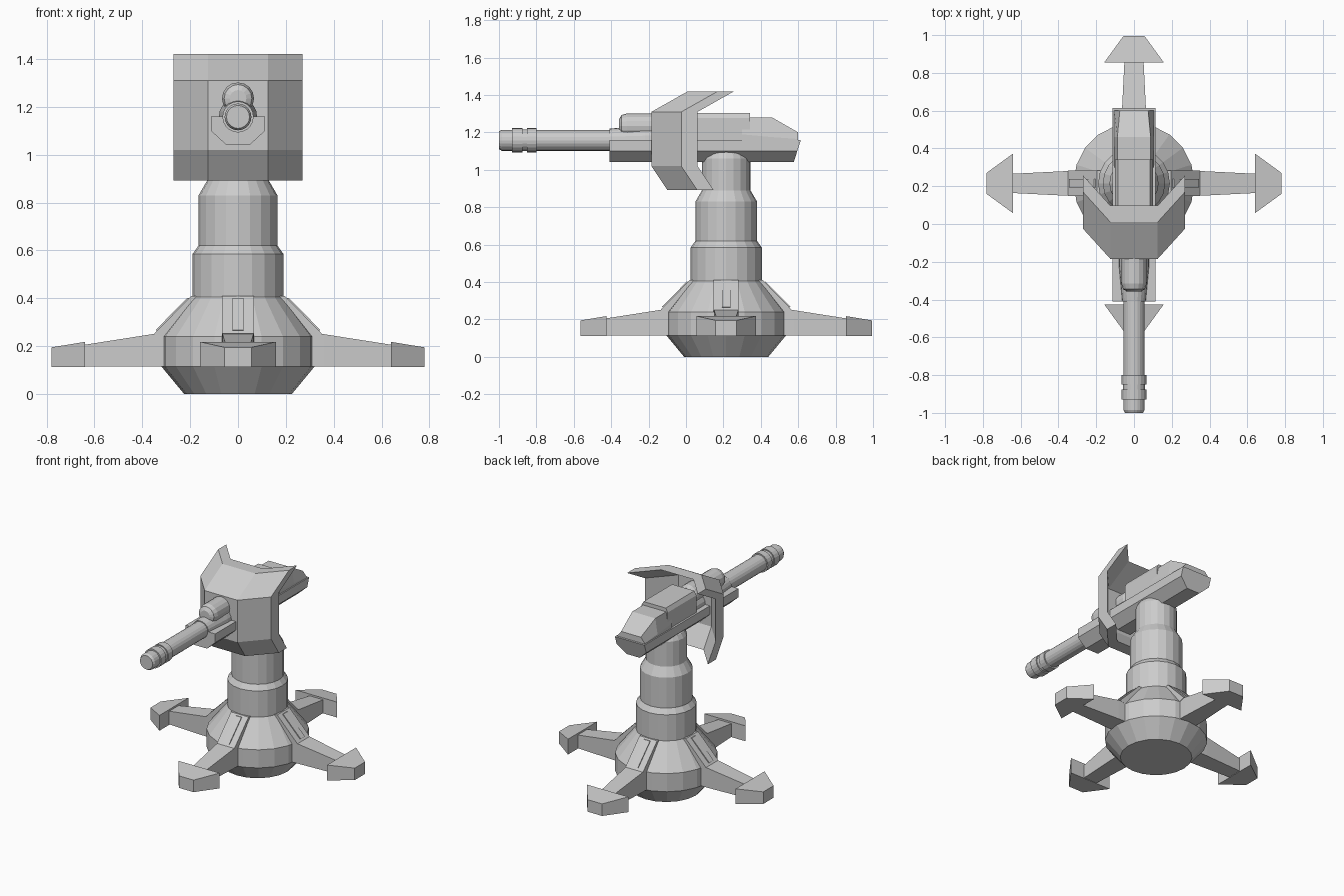
import bpy, bmesh
from math import pi, cos, sin
from mathutils import Matrix, Vector

if "Cube" in bpy.data.objects:
    bpy.data.objects.remove(bpy.data.objects["Cube"])

CY = 0.215  # y of the pedestal axis


def finish(name, bm):
    bmesh.ops.recalc_face_normals(bm, faces=bm.faces)
    me = bpy.data.meshes.new(name)
    bm.to_mesh(me)
    bm.free()
    ob = bpy.data.objects.new(name, me)
    bpy.context.collection.objects.link(ob)
    return ob


def loft(name, sections, matrix=None):
    """Closed solid through equal-length point loops."""
    bm = bmesh.new()
    loops = [[bm.verts.new(p) for p in s] for s in sections]
    n = len(loops[0])
    for a, b in zip(loops, loops[1:]):
        for i in range(n):
            j = (i + 1) % n
            bm.faces.new((a[i], a[j], b[j], b[i]))
    bm.faces.new(loops[0])
    bm.faces.new(loops[-1])
    if matrix:
        bm.transform(matrix)
    return finish(name, bm)


def lathe(name, profile, sides, place):
    """profile: (radius, distance along axis); place maps (u, v, d) to xyz."""
    rings = [[place(r * cos(2 * pi * i / sides), r * sin(2 * pi * i / sides), d)
              for i in range(sides)] for r, d in profile]
    return loft(name, rings)


def along_y(zc):
    return lambda u, v, d: (u, d, zc + v)


# Pedestal
lathe("pedestal", [(.225, 0), (.32, .115), (.32, .24), (.19, .405), (.19, .585),
                   (.165, .62), (.165, .83), (.13, .89), (.13, 1.06), (.115, 1.09),
                   (.08, 1.11)], 20, lambda u, v, d: (u, CY + v, d))

# Four legs: arm, foot, sloped bracket and raised strip
for k, side in enumerate(("right", "back", "left", "front")):
    M = Matrix.Translation((0, CY, 0)) @ Matrix.Rotation(k * pi / 2, 4, 'Z')
    loft(side + "_arm", [[(x, -w, .115), (x, w, .115), (x, w, z), (x, -w, z)]
                         for x, w, z in ((.25, .067, .265), (.36, .065, .25),
                                         (.66, .05, .203))], M)
    foot = [(.64, -.158, .218), (.78, -.056, .195), (.78, .056, .195), (.64, .158, .218)]
    loft(side + "_foot", [[(x, y, .112) for x, y, z in foot], foot], M)
    for part, w, prof in (
            ("_bracket", .067, [(.15, .41), (.196, .41), (.35, .252), (.25, .22)]),
            ("_strip", .023, [(.19, .40), (.211, .402), (.345, .267), (.32, .26)])):
        loft(side + part, [[(x, y, z) for x, z in prof] for y in (-w, w)], M)

# Gun bed: chamfered trough with a slanted rear end
bed = [(-.113, 1.16), (-.113, 1.10), (-.05, 1.042), (.05, 1.042), (.113, 1.10), (.113, 1.16)]
loft("gun_bed", [[(x, -.41, z) for x, z in bed],
                 [(x, .614 - (1.16 - z) * .32, z) for x, z in bed]])

# Rear hood sloping down at the back
loft("rear_hood", [[(-.105, y, 1.155), (.105, y, 1.155), (.105, y, zs), (t, y, zt),
                    (-t, y, zt), (-.105, y, zs)]
                   for y, zs, t, zt in ((.30, 1.19, .088, 1.28), (.46, 1.175, .088, 1.28),
                                        (.60, 1.165, .075, 1.20))])

# Breech block
blk = [(-.1, 1.15), (.1, 1.15), (.1, 1.278), (.085, 1.305), (-.085, 1.305), (-.1, 1.278)]
loft("breech_block", [[(x, y, z) for x, z in blk] for y in (.03, .342)])

# Barrel with muzzle rings and flared root
lathe("barrel", [(.048, -1), (.056, -.985), (.056, -.93), (.065, -.93), (.065, -.875),
                 (.058, -.875), (.058, -.85), (.065, -.85), (.065, -.8), (.056, -.8),
                 (.056, -.41), (.062, -.41), (.08, -.22), (.08, .1)], 20, along_y(1.158))

# Recoil canister above the barrel
lathe("recoil_canister", [(.035, -.358), (.058, -.345), (.067, -.315), (.067, -.03),
                          (.055, .0), (.03, .015)], 16, along_y(1.235))

# Gun shield: folded plate, thickened along y
cols = [(-.27, .16), (-.125, 0), (.125, 0), (.27, .16)]
rows = [(.892, -.10), (1.02, -.185), (1.31, -.185), (1.42, .01)]
bm = bmesh.new()
grid = [[bm.verts.new((x, yo + yr, z)) for x, yo in cols] for z, yr in rows]
faces = [bm.faces.new((grid[r][c], grid[r][c + 1], grid[r + 1][c + 1], grid[r + 1][c]))
         for r in range(3) for c in range(3)]
ext = bmesh.ops.extrude_face_region(bm, geom=faces, use_keep_orig=True)
bmesh.ops.translate(bm, vec=Vector((0, .087, 0)),
                    verts=[g for g in ext["geom"] if isinstance(g, bmesh.types.BMVert)])
finish("gun_shield", bm)
